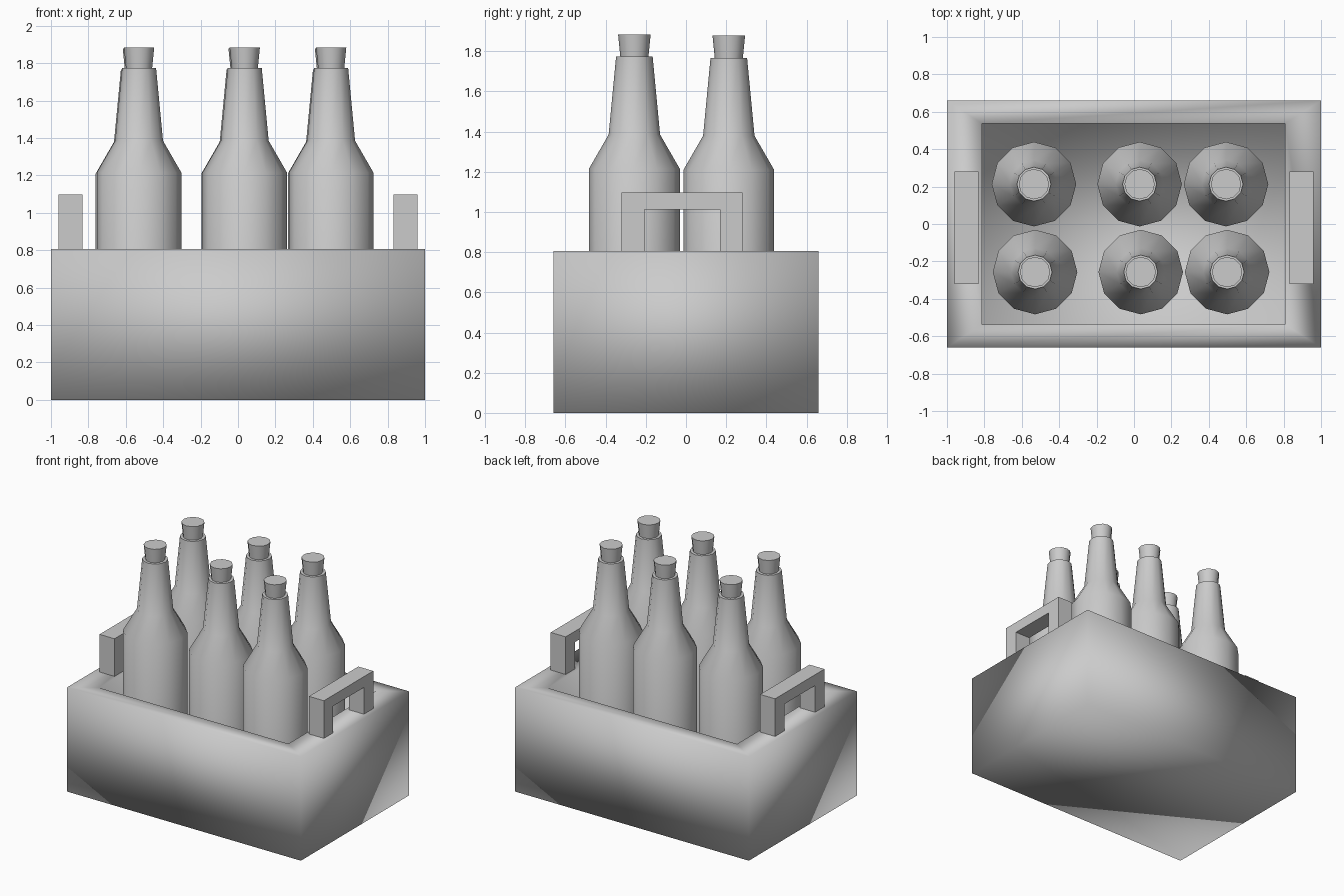
import bpy, bmesh
from math import cos, sin, tau

if "Cube" in bpy.data.objects:
    bpy.data.objects.remove(bpy.data.objects["Cube"])


def add_object(name, bm, smooth=False):
    bmesh.ops.recalc_face_normals(bm, faces=bm.faces[:])
    mesh = bpy.data.meshes.new(name)
    bm.to_mesh(mesh)
    bm.free()
    for p in mesh.polygons:
        p.use_smooth = smooth
    obj = bpy.data.objects.new(name, mesh)
    bpy.context.collection.objects.link(obj)
    return obj


def rect_ring(bm, x0, x1, y0, y1, z):
    return [bm.verts.new((x, y, z)) for x, y in ((x0, y0), (x1, y0), (x1, y1), (x0, y1))]


def bridge(bm, a, b):
    n = len(a)
    for i in range(n):
        j = (i + 1) % n
        bm.faces.new((a[i], a[j], b[j], b[i]))


# Crate: one open box with thick walls, softly shaded
H = 0.806
FLOOR = 0.1
bm = bmesh.new()
rings = [rect_ring(bm, -1, 1, -0.66, 0.66, 0),
         rect_ring(bm, -1, 1, -0.66, 0.66, H),
         rect_ring(bm, -0.813, 0.807, -0.537, 0.537, H),
         rect_ring(bm, -0.813, 0.807, -0.537, 0.537, FLOOR)]
for a, b in zip(rings, rings[1:]):
    bridge(bm, a, b)
bm.faces.new(rings[0])
bm.faces.new(rings[-1])
add_object("crate", bm, smooth=True)


# Handles: square arch profile in y-z, extruded along x
ARCH = [(-0.321, 0.8), (-0.207, 0.8), (-0.207, 1.013), (0.168, 1.013),
        (0.168, 0.8), (0.282, 0.8), (0.282, 1.097), (-0.321, 1.097)]
for side, x0 in (("left", -0.96), ("right", 0.832)):
    bm = bmesh.new()
    face = bm.faces.new([bm.verts.new((x0, y, z)) for y, z in ARCH])
    ext = bmesh.ops.extrude_face_region(bm, geom=[face], use_keep_orig=True)
    moved = [v for v in ext["geom"] if isinstance(v, bmesh.types.BMVert)]
    bmesh.ops.translate(bm, verts=moved, vec=(0.128, 0, 0))
    add_object(side + "_handle", bm)


# Bottles: lathed profile (radius, height), ending in a flared stopper
SIDES = 12
PROFILE = [(0.226, FLOOR), (0.226, 1.215), (0.128, 1.385), (0.091, 1.773),
           (0.070, 1.773), (0.081, 1.883)]


def bottle(name, x, y, dz):
    bm = bmesh.new()
    loops = [[bm.verts.new((r * cos(tau * i / SIDES), r * sin(tau * i / SIDES), z))
              for i in range(SIDES)] for r, z in PROFILE]
    for a, b in zip(loops, loops[1:]):
        bridge(bm, a, b)
    bm.faces.new(loops[0])
    bm.faces.new(loops[-1])
    obj = add_object(name, bm, smooth=True)
    obj.location = (x, y, dz)
    bpy.ops.object.select_all(action='DESELECT')
    obj.select_set(True)
    bpy.context.view_layer.objects.active = obj
    bpy.ops.object.shade_smooth_by_angle(angle=0.8)


for row, dx, y, dz in (("front", 0.003, -0.257, 0), ("back", -0.003, 0.213, -0.006)):
    for i, x in enumerate((-0.532, 0.033, 0.495)):
        bottle(f"{row}_bottle_{i + 1}", x + dx, y, dz)
